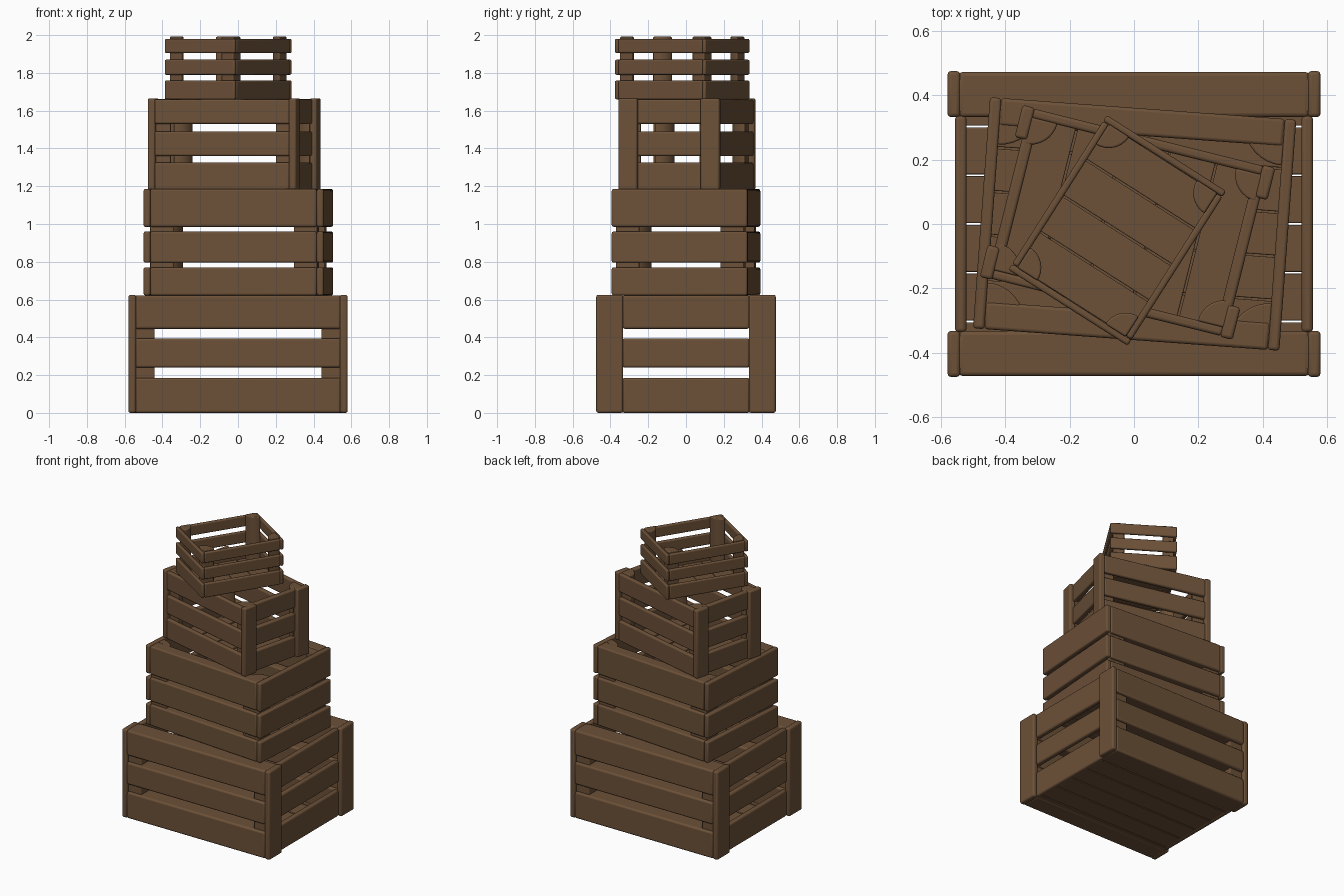
import bpy, bmesh, math
from mathutils import Matrix, Vector

if "Cube" in bpy.data.objects:
    bpy.data.objects.remove(bpy.data.objects["Cube"])

wood = bpy.data.materials.new("brown wood")
wood.diffuse_color = (0.15, 0.082, 0.04, 1)
wood.use_nodes = True
wood.node_tree.nodes["Principled BSDF"].inputs["Base Color"].default_value = wood.diffuse_color


def finish(bm, name, frame, bevel):
    """Turn a bmesh into a softly rounded wooden part."""
    bmesh.ops.recalc_face_normals(bm, faces=bm.faces)
    me = bpy.data.meshes.new(name)
    bm.to_mesh(me)
    bm.free()
    me.materials.append(wood)
    ob = bpy.data.objects.new(name, me)
    bpy.context.collection.objects.link(ob)
    ob.matrix_world = frame
    mod = ob.modifiers.new("rounding", 'BEVEL')
    mod.width = bevel
    mod.segments = 3
    mod.limit_method = 'ANGLE'
    mod.angle_limit = math.radians(40)
    bpy.context.view_layer.objects.active = ob
    ob.select_set(True)
    bpy.ops.object.shade_smooth_by_angle(angle=math.radians(40))
    ob.select_set(False)


def board(name, frame, x, y, z, bevel=0.01):
    bm = bmesh.new()
    bmesh.ops.create_cube(bm, size=1)
    for v in bm.verts:
        v.co = Vector([(a + b) / 2 + c * (b - a)
                       for (a, b), c in zip((x, y, z), v.co)])
    finish(bm, name, frame, bevel)


def corner_post(name, frame, sx, sy, ox, oy, r, z, rounded):
    """Post in the inner corner; its inward side is a quarter round."""
    if rounded:
        pts = [(0, 0)] + [(r * math.cos(a * math.pi / 16), r * math.sin(a * math.pi / 16))
                          for a in range(9)]
    else:
        pts = [(0, 0), (r, 0), (r, r), (0, r)]
    bm = bmesh.new()
    f = bm.faces.new([bm.verts.new((sx * (ox - px), sy * (oy - py), z[0])) for px, py in pts])
    ext = bmesh.ops.extrude_face_region(bm, geom=[f])
    bmesh.ops.translate(bm, vec=(0, 0, z[1] - z[0]),
                        verts=[g for g in ext['geom'] if isinstance(g, bmesh.types.BMVert)])
    finish(bm, name, frame, 0.006)


def crate(name, centre, rot, L, W, z0, z1, tiers, end_t, long_t, post, inset,
          end_board=0, rounded=True, floor_n=5, floor_along_x=True, floor_t=0.03,
          post_top=0.0, bevel=0.01):
    frame = Matrix.Translation((*centre, 0)) @ Matrix.Rotation(math.radians(rot), 4, 'Z')
    hx, hy = L / 2, W / 2
    for s in (-1, 1):
        side = "right" if s > 0 else "left"
        face = "back" if s > 0 else "front"
        for i, z in enumerate(tiers):
            # long slats, stopping at the end boards or end slats
            board(f"{name}_{face}_slat_{i}", frame,
                  (-(hx - end_t), hx - end_t),
                  sorted((s * hy, s * (hy - long_t))), z, bevel)
            # end slats
            if end_board:
                xo, ye = hx - end_t * 0.65, hy - min(end_board, long_t) + 0.004
            else:
                xo, ye = hx, hy
            board(f"{name}_{side}_slat_{i}", frame,
                  sorted((s * xo, s * (xo - end_t))), (-ye, ye), z, bevel)
        for t in (-1, 1):
            # outer upright boards on the ends
            if end_board:
                board(f"{name}_{side}_upright_{t}", frame,
                      sorted((s * hx, s * (hx - end_t - 0.004))),
                      sorted((t * (hy + 0.003), t * (hy - end_board))), (z0, z1), bevel)
            corner_post(f"{name}_{side}_post_{t}", frame, s, t,
                        hx - end_t + 0.002, hy - inset, post, (z0 + 0.01, z1 - 0.004 + post_top), rounded)
    # floor boards
    fx, fy = hx - end_t * 0.9, hy - min(long_t, 0.02) * 0.9
    span = fy if floor_along_x else fx
    w = 2 * span / floor_n
    for i in range(floor_n):
        r = (-span + i * w + 0.003, -span + (i + 1) * w - 0.003)
        x, y = ((-fx, fx), r) if floor_along_x else (r, (-fy, fy))
        board(f"{name}_floor_{i}", frame, x, y, (z0 + 0.002, z0 + floor_t), 0.004)


# four crates, largest at the bottom, each turned a little further
crate("bottom_crate", (0, 0), 0, 1.16, 0.945, 0, 0.625,
      [(0, 0.185), (0.24, 0.395), (0.445, 0.622)],
      end_t=0.036, long_t=0.14, post=0.105, inset=0.02,
      end_board=0.14, rounded=False, floor_n=6, bevel=0.012)
crate("second_crate", (0.002, 0), -4.2, 0.955, 0.72, 0.622, 1.185,
      [(0.622, 0.77), (0.795, 0.96), (0.985, 1.185)],
      end_t=0.036, long_t=0.085, post=0.125, inset=0.02, floor_n=5)
crate("third_crate", (-0.02, 0.005), -14, 0.81, 0.545, 1.182, 1.665,
      [(1.182, 1.325), (1.36, 1.49), (1.53, 1.66)],
      end_t=0.036, long_t=0.03, post=0.085, inset=0.028,
      end_board=0.1, floor_n=5, floor_along_x=False)
crate("top_crate", (-0.052, -0.02), 57.5, 0.57, 0.44, 1.66, 1.98,
      [(1.66, 1.76), (1.79, 1.87), (1.905, 1.98)],
      end_t=0.022, long_t=0.022, post=0.075, inset=0.02,
      floor_n=4, floor_along_x=False, floor_t=0.02, post_top=0.016, bevel=0.008)
